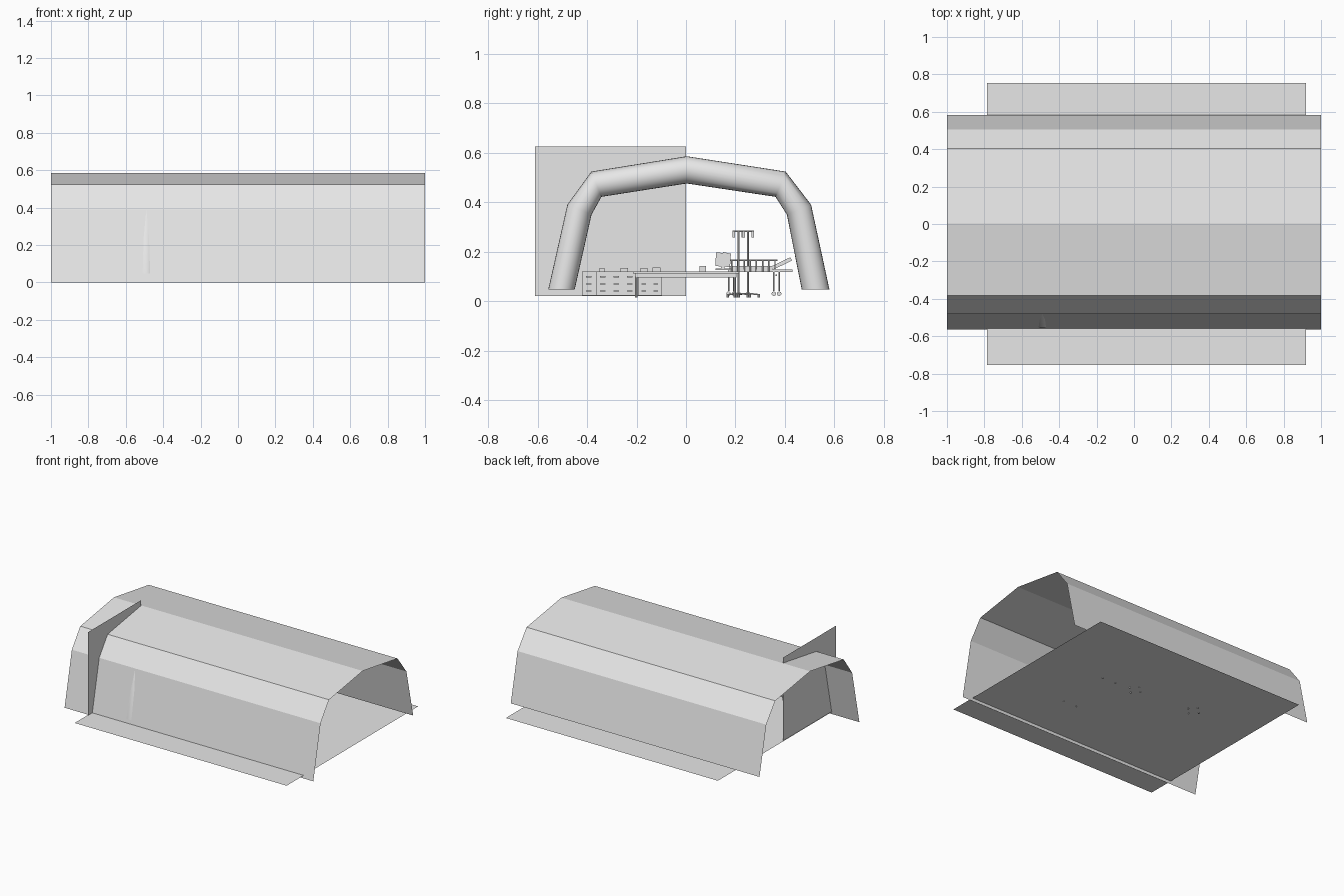
import bpy, bmesh, math
from mathutils import Matrix, Vector

old = bpy.data.objects.get("Cube")
if old:
    bpy.data.objects.remove(old, do_unlink=True)

grey = bpy.data.materials.new("light grey")
grey.use_nodes = True
grey.diffuse_color = (0.8, 0.8, 0.8, 1)
grey.node_tree.nodes["Principled BSDF"].inputs["Base Color"].default_value = (0.8, 0.8, 0.8, 1)


def finish(name, bm, smooth=False):
    mesh = bpy.data.meshes.new(name)
    bm.to_mesh(mesh)
    bm.free()
    mesh.materials.append(grey)
    ob = bpy.data.objects.new(name, mesh)
    bpy.context.collection.objects.link(ob)
    if smooth:
        bpy.ops.object.select_all(action='DESELECT')
        ob.select_set(True)
        bpy.context.view_layer.objects.active = ob
        bpy.ops.object.shade_smooth_by_angle(angle=math.radians(35))
    return ob


def box(bm, x0, x1, y0, y1, z0, z1, tilt=0):
    """Box between limits, optionally tilted about x through its centre."""
    mat = (Matrix.Translation(((x0 + x1) / 2, (y0 + y1) / 2, (z0 + z1) / 2))
           @ Matrix.Rotation(tilt, 4, 'X') @ Matrix.Diagonal((x1 - x0, y1 - y0, z1 - z0, 1)))
    bmesh.ops.create_cube(bm, size=1, matrix=mat)


def rod(bm, a, b, r, sides=10):
    a, b = Vector(a), Vector(b)
    d = b - a
    mat = Matrix.Translation((a + b) / 2) @ d.to_track_quat('Z', 'Y').to_matrix().to_4x4()
    bmesh.ops.create_cone(bm, cap_ends=True, segments=sides, radius1=r, radius2=r,
                          depth=d.length, matrix=mat)


def sheet(name, corners):
    bm = bmesh.new()
    bm.faces.new([bm.verts.new(c) for c in corners])
    return finish(name, bm)


# Ground sheet and upright divider
sheet("ground_sheet", [(-.785, -.755, .02), (.92, -.755, .02), (.92, .755, .02), (-.785, .755, .02)])
sheet("divider_panel", [(-.78, -.61, .02), (-.78, 0, .02), (-.78, 0, .625), (-.78, -.61, .625)])

# Tent cover: faceted profile swept along x
cover = [(-.563, 0), (-.48, .39), (-.383, .524), (.003, .586), (.403, .524), (.506, .39), (.584, .04)]
bm = bmesh.new()
rows = [[bm.verts.new((x, y, z)) for y, z in cover] for x in (-1, 1)]
for i in range(len(cover) - 1):
    bm.faces.new((rows[0][i], rows[1][i], rows[1][i + 1], rows[0][i + 1]))
bmesh.ops.recalc_face_normals(bm, faces=bm.faces)
if sum(f.normal.z for f in bm.faces) < 0:
    bmesh.ops.reverse_faces(bm, faces=bm.faces)
finish("tent_cover", bm)

# Inflated support arch: round rings between outer and inner outlines
outer = [(-.557, .048)] + cover[1:-1] + [(.58, .048)]
inner = [(-.45, .048), (-.382, .35), (-.342, .422), (.003, .476), (.362, .422), (.408, .35), (.468, .048)]
SIDES = 24
bm = bmesh.new()
rings = []
for (oy, oz), (iy, iz) in zip(outer, inner):
    ring = []
    for k in range(SIDES):
        a = math.tau * k / SIDES
        t = (1 - math.cos(a)) / 2
        ring.append(bm.verts.new((-.49 + .055 * math.sin(a), oy + (iy - oy) * t, oz + (iz - oz) * t)))
    rings.append(ring)
for r0, r1 in zip(rings, rings[1:]):
    for k in range(SIDES):
        n = (k + 1) % SIDES
        bm.faces.new((r0[k], r0[n], r1[n], r1[k]))
bm.faces.new(rings[0])
bm.faces.new(rings[-1])
bmesh.ops.recalc_face_normals(bm, faces=bm.faces)
finish("support_arch", bm, True)


# Drawer cabinets with fronts and handles on the +x face
def cabinet(name, x, y0, y1, columns):
    bm = bmesh.new()
    box(bm, x - .09, x, y0, y1, .022, .115)
    box(bm, x - .092, x + .006, y0, y1, .112, .12)
    w = (y1 - y0) / columns
    for c in range(columns):
        for r in range(3):
            y, z = y0 + c * w, .026 + r * .029
            box(bm, x, x + .005, y + .004, y + w - .004, z, z + .024)
            box(bm, x + .005, x + .012, y + w * .3, y + w * .7, z + .012, z + .017)
    finish(name, bm)


cabinet("rear_cabinet", -.05, -.42, -.365, 1)
cabinet("drawer_cabinet", .1, -.365, -.2, 3)
cabinet("small_drawer_cabinet", .22, -.195, -.098, 2)

# Small supplies on the cabinets
bm = bmesh.new()
for x, y, s in ((.05, -.34, .012), (.06, -.25, .015), (.18, -.17, .014), (.18, -.12, .016)):
    box(bm, x - .015, x + .015, y - s, y + s, .12, .12 + s)
finish("supplies", bm)

# Long table
bm = bmesh.new()
box(bm, .315, .445, -.215, .215, .112, .12)
box(bm, .322, .438, -.205, .205, .095, .112)
for x in (.327, .433):
    for y in (-.202, .197):
        rod(bm, (x, y, .014), (x, y, .1), .005)
finish("long_table", bm, True)

# Screen and desk items
bm = bmesh.new()
box(bm, .345, .415, .12, .185, .125, .132)
box(bm, .34, .42, .145, .16, .132, .198, -.12)
box(bm, .345, .415, .12, .18, .14, .195, -.06)
finish("monitor", bm)
bm = bmesh.new()
box(bm, .36, .4, .055, .08, .12, .142)
finish("desk_box", bm)


# Wheeled bed with raised backrest
def bed(name, x):
    bm = bmesh.new()
    h = .05
    box(bm, x - h, x + h, .17, .43, .118, .128)
    box(bm, x - h + .004, x + h - .004, .175, .35, .128, .142)
    box(bm, x - h + .004, x + h - .004, .345, .43, .145, .16, .45)
    for s in (-h, h):
        rod(bm, (x + s, .18, .165), (x + s, .37, .165), .003)
        for i in range(8):
            y = .185 + i * .025
            rod(bm, (x + s, y, .12), (x + s, y, .165), .003, 6)
        for y in (.182, .365):
            for off in (-.01, .012):
                rod(bm, (x + s * .85, y + off, .04), (x + s * .85, y + off, .118), .003, 8)
                rod(bm, (x + s * .85 - .004, y + off, .03), (x + s * .85 + .004, y + off, .03), .009, 12)
    for y in (.182, .365):
        rod(bm, (x - h, y, .105), (x + h, y, .105), .004)
    finish(name, bm, True)


bed("left_bed", .07)
bed("right_bed", -.4)


# Drip stand: pole, hooks, bags and four feet
def drip_stand(name, x, y):
    bm = bmesh.new()
    rod(bm, (x, y, .03), (x, y, .283), .004)
    rod(bm, (x, y - .025, .283), (x, y + .025, .283), .003)
    for s in (-1, 1):
        box(bm, x - .01, x + .01, y + s * .02 - .005, y + s * .02 + .005, .258, .283)
        for end in ((x + s * .045, y), (x, y + s * .045)):
            rod(bm, (x, y, .032), (*end, .026), .003)
            rod(bm, (*end, .014), (*end, .028), .005)
    finish(name, bm, True)


drip_stand("left_drip_stand", .17, .213)
drip_stand("right_drip_stand", -.3, .25)
